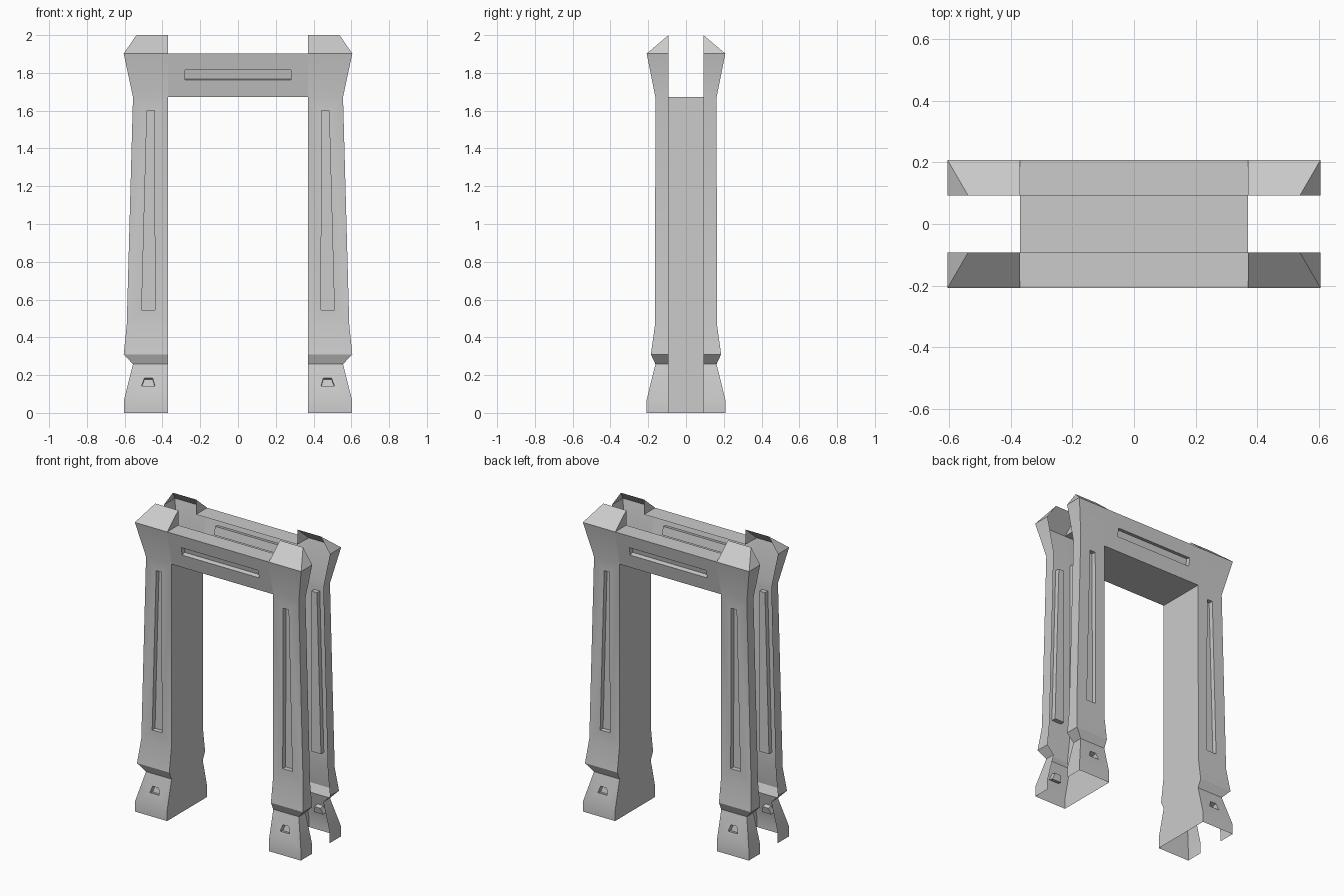
import bpy, bmesh
from mathutils import Vector

if "Cube" in bpy.data.objects:
    bpy.data.objects.remove(bpy.data.objects["Cube"])

INNER_X, INNER_Y, SOFFIT_Z = 0.37, 0.0925, 1.672
# (z, outer x, outer y) stations up one leg
STATIONS = [(0, 0.603, 0.208), (0.07, 0.603, 0.208), (0.258, 0.556, 0.162),
            (0.31, 0.605, 0.186), (0.467, 0.589, 0.164),
            (SOFFIT_Z, 0.556, 0.162), (1.902, 0.605, 0.208)]
# strip index -> recess outline on the face (x, z), anticlockwise from lower inside
RECESSES = {1: [(0.44, 0.143), (0.51, 0.143), (0.495, 0.185), (0.452, 0.185)],
            4: [(0.44, 0.545), (0.51, 0.545), (0.482, 1.6), (0.442, 1.6)]}
DEPTH = 0.03


def face(bm, pts):
    bm.faces.new([bm.verts.new(p) for p in pts])


def recessed_panel(bm, outer, outline=None):
    """Flat quad, optionally with a pocket sunk into it along its normal."""
    outer = [Vector(p) for p in outer]
    if not outline:
        face(bm, outer)
        return
    a, d = outer[0], outer[3]
    n = (outer[1] - a).cross(d - a).normalized()
    rim = [Vector((x, a.y + (d.y - a.y) * (z - a.z) / (d.z - a.z), z)) for x, z in outline]
    floor = [p - n * DEPTH for p in rim]
    for i in range(4):
        j = (i + 1) % 4
        face(bm, (outer[i], outer[j], rim[j], rim[i]))
        face(bm, (rim[i], rim[j], floor[j], floor[i]))
    face(bm, floor)


def finish(bm, name, mirror_x, mirror_y):
    bmesh.ops.remove_doubles(bm, verts=bm.verts, dist=1e-5)
    me = bpy.data.meshes.new(name)
    bm.to_mesh(me)
    bm.free()
    ob = bpy.data.objects.new(name, me)
    bpy.context.collection.objects.link(ob)
    bpy.ops.object.select_all(action='DESELECT')
    ob.select_set(True)
    bpy.context.view_layer.objects.active = ob
    bpy.ops.object.shade_smooth_by_angle()
    if mirror_x or mirror_y:
        mod = ob.modifiers.new("Mirror", 'MIRROR')
        mod.use_axis = (mirror_x, mirror_y, False)
    return ob


# Leg shells: front and outer side strips, open at the back
bm = bmesh.new()
for i, ((z0, x0, y0), (z1, x1, y1)) in enumerate(zip(STATIONS, STATIONS[1:])):
    recessed_panel(bm, [(INNER_X, -y0, z0), (x0, -y0, z0), (x1, -y1, z1), (INNER_X, -y1, z1)],
                   RECESSES.get(i))
    face(bm, [(x0, -y0, z0), (x0, -INNER_Y, z0), (x1, -INNER_Y, z1), (x1, -y1, z1)])
# Sloped corner caps
zt, xt, yt = STATIONS[-1]
peak_out, peak_in = (0.538, -INNER_Y, 2), (INNER_X, -INNER_Y, 2)
face(bm, [(INNER_X, -yt, zt), (xt, -yt, zt), peak_out, peak_in])
face(bm, [(xt, -yt, zt), (xt, -INNER_Y, zt), peak_out])
face(bm, [(INNER_X, -yt, zt), peak_in, (INNER_X, -INNER_Y, zt)])
finish(bm, "leg_shells", True, True)

# Crossbeams: slotted face and flat top
bm = bmesh.new()
zs, _, ys = STATIONS[-2]
w = INNER_X
recessed_panel(bm, [(-w, -ys, zs), (w, -ys, zs), (w, -yt, zt), (-w, -yt, zt)],
               [(-0.28, 1.763), (0.28, 1.763), (0.28, 1.816), (-0.28, 1.816)])
face(bm, [(-w, -yt, zt), (w, -yt, zt), (w, -INNER_Y, zt), (-w, -INNER_Y, zt)])
finish(bm, "crossbeams", False, True)

# Doorway jamb linings, following the leg profile
bm = bmesh.new()
for (z0, _, y0), (z1, _, y1) in zip(STATIONS[:-1], STATIONS[1:-1]):
    face(bm, [(w, -y0, z0), (w, -y1, z1), (w, y1, z1), (w, y0, z0)])
finish(bm, "jamb_linings", True, False)

# Doorway soffit
bm = bmesh.new()
face(bm, [(-w, -ys, zs), (-w, ys, zs), (w, ys, zs), (w, -ys, zs)])
finish(bm, "soffit", False, False)
